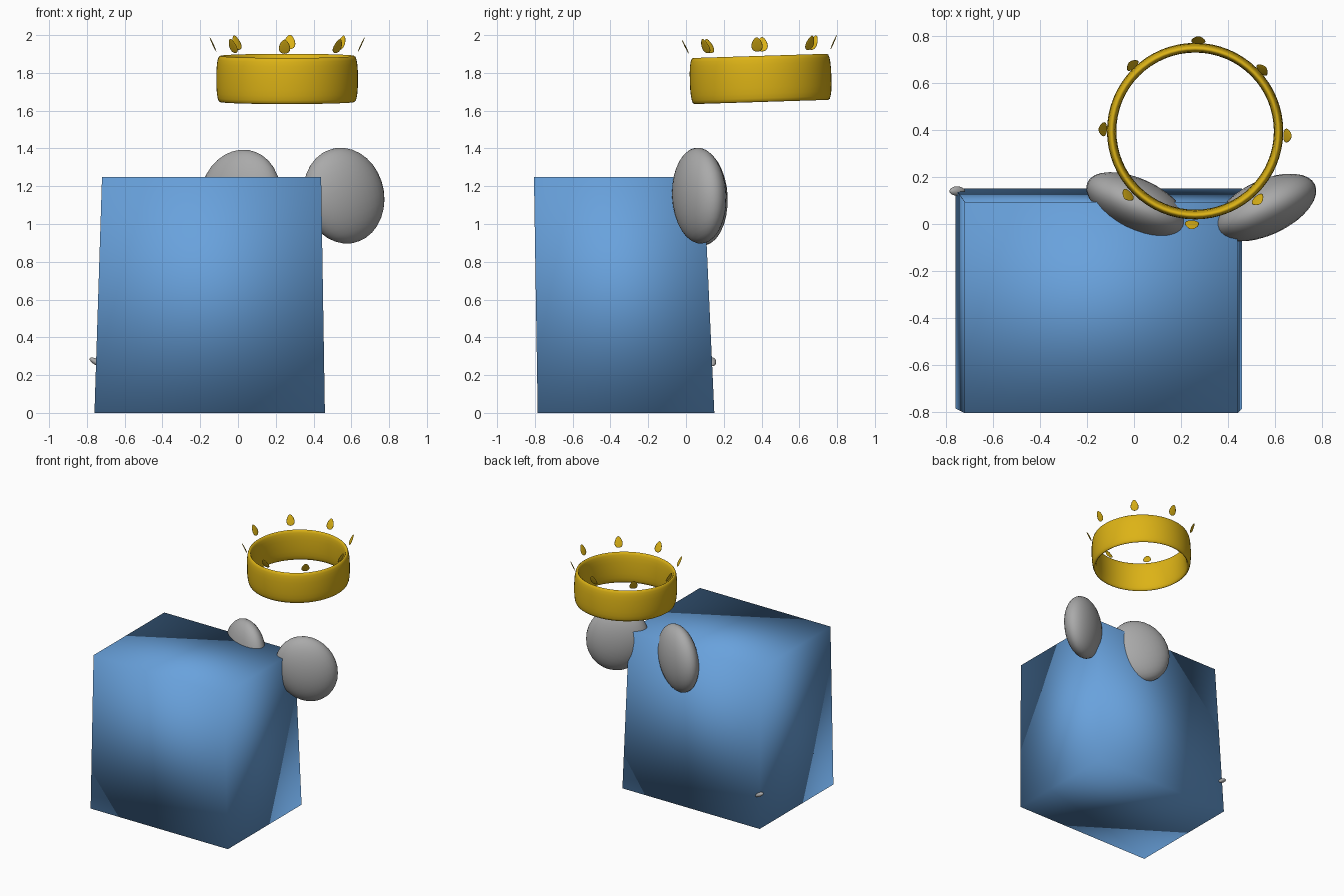
import bpy, bmesh, math
from mathutils import Matrix, Vector

if "Cube" in bpy.data.objects:
    bpy.data.objects.remove(bpy.data.objects["Cube"])


def material(name, color):
    m = bpy.data.materials.new(name)
    m.diffuse_color = (*color, 1)
    m.use_nodes = True
    m.node_tree.nodes["Principled BSDF"].inputs["Base Color"].default_value = m.diffuse_color
    return m


BLUE = material("sky blue", (0.14, 0.36, 0.72))
GREY = material("soft grey", (0.40, 0.40, 0.40))
GOLD = material("gold", (0.72, 0.45, 0.008))


def finish(bm, name, mat):
    bmesh.ops.recalc_face_normals(bm, faces=bm.faces[:])
    for f in bm.faces:
        f.smooth = True
    me = bpy.data.meshes.new(name)
    bm.to_mesh(me)
    bm.free()
    me.materials.append(mat)
    ob = bpy.data.objects.new(name, me)
    bpy.context.collection.objects.link(ob)
    return ob


def ellipsoid(name, mat, center, radii, roll=0, turn=0, seg=32):
    bm = bmesh.new()
    bmesh.ops.create_uvsphere(bm, u_segments=seg, v_segments=seg // 2, radius=1)
    m = (Matrix.Translation(center) @ Matrix.Rotation(math.radians(turn), 4, 'Z')
         @ Matrix.Rotation(math.radians(roll), 4, 'Y') @ Matrix.Diagonal((*radii, 1)))
    bmesh.ops.transform(bm, matrix=m, verts=bm.verts[:])
    return finish(bm, name, mat)


# Soft-shaded block, slightly tapered towards the top
bm = bmesh.new()
bmesh.ops.create_cube(bm, size=2)
for v in bm.verts:
    top = v.co.z > 0
    x = (-0.72, 0.44) if top else (-0.76, 0.46)
    y = (-0.805, 0.093) if top else (-0.785, 0.15)
    v.co = (x[v.co.x > 0], y[v.co.y > 0], 1.25 if top else 0)
finish(bm, "body_block", BLUE)

# Ears at the back edge, mirrored in turn and roll
ellipsoid("right_ear", GREY, (0.56, 0.07, 1.15), (0.228, 0.117, 0.257), -20, 25)
ellipsoid("left_ear", GREY, (0.012, 0.08, 1.14), (0.228, 0.112, 0.257), 20, -25)

# Tiny tail poking out of the back left corner
ellipsoid("tail", GREY, (-0.752, 0.14, 0.27), (0.038, 0.020, 0.016), 30, 0, 16)

# Crown band: tall elliptical ring, leaning a little
crown = (Matrix.Translation((0.26, 0.395, 1.768))
         @ Matrix.Rotation(math.radians(1.8), 4, 'X'))
bm = bmesh.new()
N, M = 64, 20
rings = []
for i in range(N):
    a = 2 * math.pi * i / N
    ring = []
    for j in range(M):
        b = 2 * math.pi * j / M
        c, s = math.cos(b), math.sin(b)
        # slightly squared cross-section
        r = 0.355 + 0.020 * math.copysign(abs(c) ** 0.85, c)
        z = 0.122 * math.copysign(abs(s) ** 0.85, s)
        ring.append(bm.verts.new(crown @ Vector((r * math.cos(a), r * math.sin(a), z))))
    rings.append(ring)
for i in range(N):
    p, q = rings[i], rings[(i + 1) % N]
    for j in range(M):
        k = (j + 1) % M
        bm.faces.new((p[j], q[j], q[k], p[k]))
finish(bm, "crown_band", GOLD)

# Eight thin drop-shaped points floating over the band, leaning outwards
for i in range(8):
    bm = bmesh.new()
    bmesh.ops.create_uvsphere(bm, u_segments=16, v_segments=10, radius=1)
    for v in bm.verts:
        w = 0.029 * (1 - 0.3 * v.co.z)
        v.co = (v.co.x * 0.003, v.co.y * w, v.co.z * 0.042)
    m = (crown @ Matrix.Rotation(math.radians(45 * i - 2), 4, 'Z')
         @ Matrix.Translation((0.393, 0, 0.183))
         @ Matrix.Rotation(math.radians(25), 4, 'Y'))
    bmesh.ops.transform(bm, matrix=m, verts=bm.verts[:])
    finish(bm, f"crown_point_{i + 1}", GOLD)
